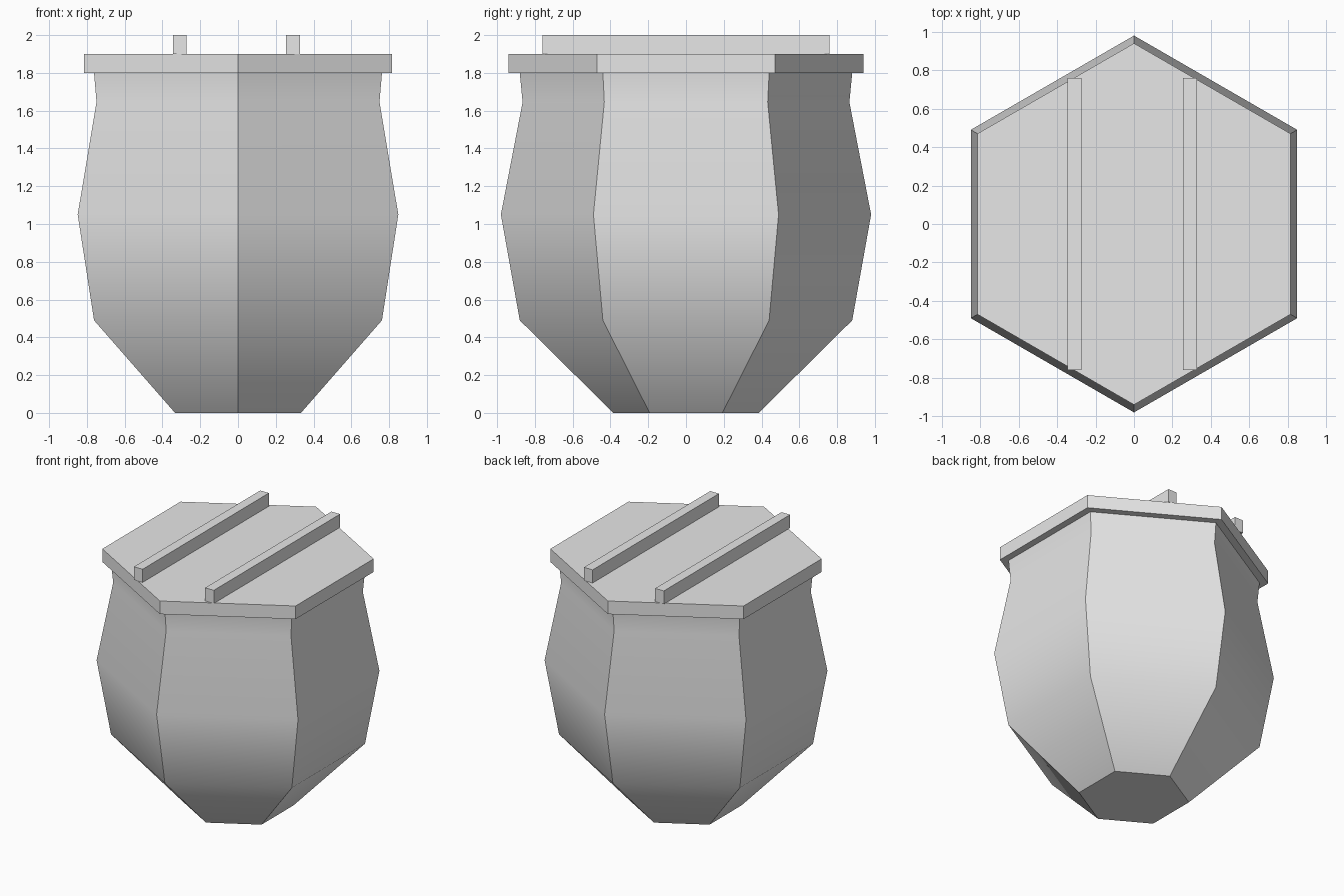
import bpy
import math

SIDES = 6

default = bpy.data.objects.get("Cube")
if default:
    bpy.data.objects.remove(default, do_unlink=True)

clay = bpy.data.materials.new("plain_grey")
clay.use_nodes = True
GREY = (0.8, 0.8, 0.8, 1)
clay.diffuse_color = GREY
clay.node_tree.nodes["Principled BSDF"].inputs["Base Color"].default_value = GREY


def add_mesh(name, verts, faces):
    mesh = bpy.data.meshes.new(name)
    mesh.from_pydata(verts, [], faces)
    mesh.materials.append(clay)
    obj = bpy.data.objects.new(name, mesh)
    bpy.context.collection.objects.link(obj)
    return obj


def hex_lathe(name, profile):
    """Closed six-sided solid from (radius, height) rings, corners on the y axis."""
    verts = []
    for r, z in profile:
        for i in range(SIDES):
            a = math.pi / 2 + i * math.tau / SIDES
            verts.append((r * math.cos(a), r * math.sin(a), z))
    faces = [tuple(reversed(range(SIDES)))]
    for k in range(len(profile) - 1):
        low, high = k * SIDES, (k + 1) * SIDES
        for i in range(SIDES):
            j = (i + 1) % SIDES
            faces.append((low + i, low + j, high + j, high + i))
    faces.append(tuple(range(len(verts) - SIDES, len(verts))))
    return add_mesh(name, verts, faces)


def box(name, x0, x1, y0, y1, z0, z1):
    verts = [(x, y, z) for z in (z0, z1)
             for x, y in ((x0, y0), (x1, y0), (x1, y1), (x0, y1))]
    faces = [(3, 2, 1, 0), (4, 5, 6, 7)]
    faces += [(i, (i + 1) % 4, (i + 1) % 4 + 4, i + 4) for i in range(4)]
    return add_mesh(name, verts, faces)


# Pot body: tapered foot, wide belly, pinched neck
pot = hex_lathe("pot_body", [(0.385, 0), (0.88, 0.49), (0.98, 1.05),
                             (0.865, 1.645), (0.88, 1.8)])

# Flat lid overhanging the neck
hex_lathe("lid", [(0.94, 1.8), (0.94, 1.9)])

# Two battens across the lid
for name, x in (("right_batten", -0.345), ("left_batten", 0.255)):
    box(name, x, x + 0.073, -0.76, 0.76, 1.9, 2.0)

# Soft shading up each panel, crisp corners between panels
bpy.ops.object.select_all(action="DESELECT")
pot.select_set(True)
bpy.context.view_layer.objects.active = pot
bpy.ops.object.shade_smooth_by_angle(angle=math.radians(40))
